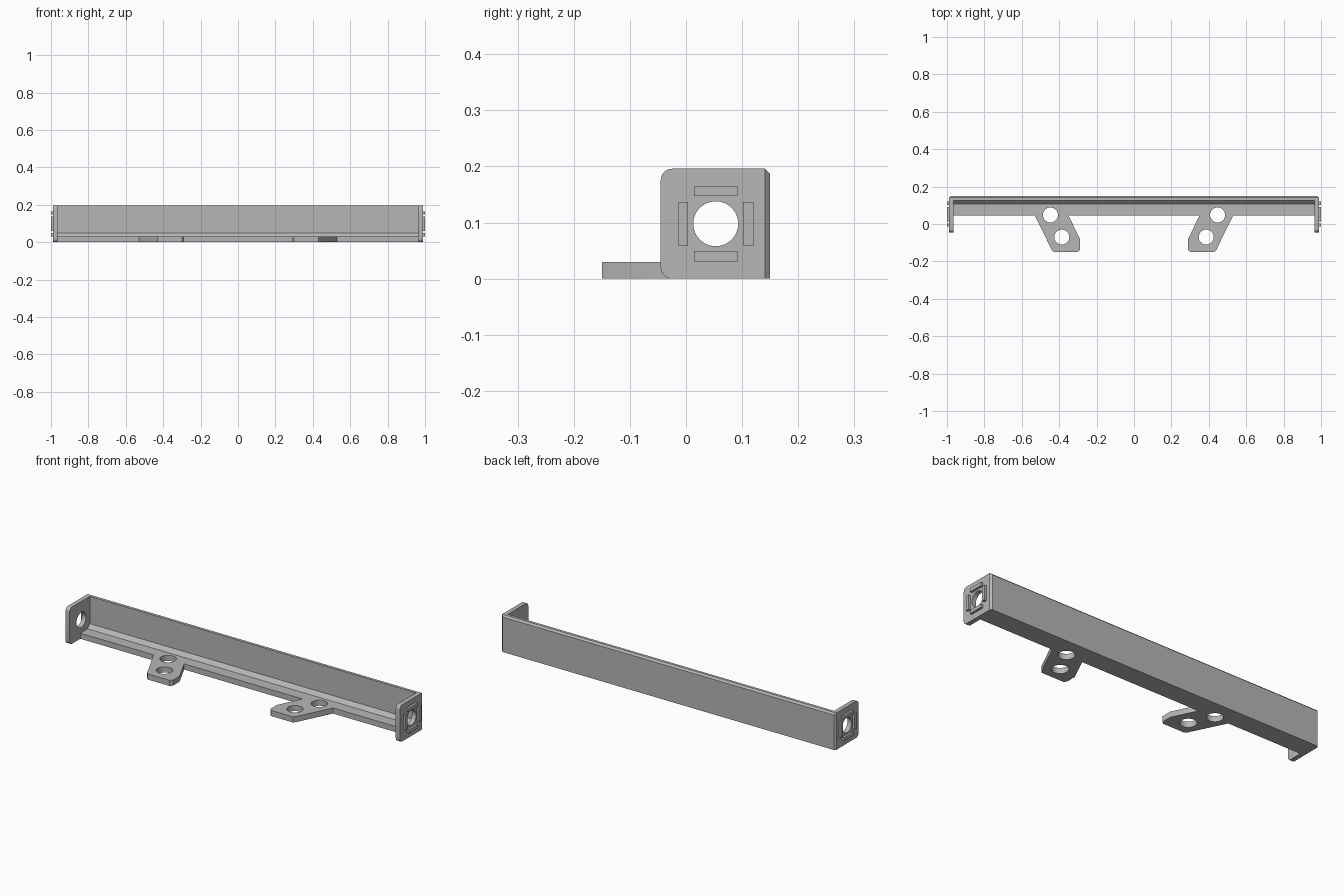
import bpy, bmesh, math
from mathutils import Vector

cube = bpy.data.objects.get("Cube")
if cube:
    bpy.data.objects.remove(cube, do_unlink=True)

grey = bpy.data.materials.new("plain grey")
grey.use_nodes = True
GREY = (0.47, 0.47, 0.47, 1)
grey.diffuse_color = GREY
grey.node_tree.nodes["Principled BSDF"].inputs["Base Color"].default_value = GREY

BACK, TOP, FLOOR = 0.15, 0.196, 0.03
FLOOR_FRONT = 0.045
INNER, OUTER, TIP = 0.964, 0.988, 1.0
CH = 0.009
HOLE_R = 0.04


def prism(name, outline, axis, lo, hi):
    """Extrude a 2D outline along axis x (outline is y,z) or z (outline is x,y)."""
    bm = bmesh.new()
    place = (lambda a, b: (lo, a, b)) if axis == "x" else (lambda a, b: (a, b, lo))
    face = bm.faces.new([bm.verts.new(place(*p)) for p in outline])
    new = bmesh.ops.extrude_face_region(bm, geom=[face])["geom"]
    step = Vector((hi - lo, 0, 0) if axis == "x" else (0, 0, hi - lo))
    bmesh.ops.translate(bm, vec=step, verts=[v for v in new if isinstance(v, bmesh.types.BMVert)])
    bmesh.ops.recalc_face_normals(bm, faces=bm.faces)
    mesh = bpy.data.meshes.new(name)
    bm.to_mesh(mesh)
    bm.free()
    mesh.materials.append(grey)
    obj = bpy.data.objects.new(name, mesh)
    bpy.context.collection.objects.link(obj)
    return obj


def circle(a, b, r, n=48):
    return [(a + r * math.cos(math.tau * i / n), b + r * math.sin(math.tau * i / n)) for i in range(n)]


def arc(a, b, r, start, n=6):
    """Quarter arc, counter-clockwise from the start angle in degrees."""
    return [(a + r * math.cos(math.radians(start + 90 * i / n)),
             b + r * math.sin(math.radians(start + 90 * i / n))) for i in range(n + 1)]


def activate(obj):
    bpy.ops.object.select_all(action="DESELECT")
    obj.select_set(True)
    bpy.context.view_layer.objects.active = obj


def cut(obj, outline, axis, lo, hi):
    cutter = prism("hole_cutter", outline, axis, lo, hi)
    mod = obj.modifiers.new("hole", "BOOLEAN")
    mod.operation, mod.solver, mod.object = "DIFFERENCE", "EXACT", cutter
    activate(obj)
    bpy.ops.object.modifier_apply(modifier=mod.name)
    bpy.data.objects.remove(cutter, do_unlink=True)


def smooth(obj):
    activate(obj)
    bpy.ops.object.shade_smooth_by_angle(angle=math.radians(30))


# Angle rail: floor strip, sloped inner corner and back wall
rail = prism("angle_rail", [
    (FLOOR_FRONT, 0), (BACK, 0), (BACK, TOP - CH), (BACK - CH, TOP),
    (0.126, TOP), (0.126, 0.05), (0.106, FLOOR), (FLOOR_FRONT, FLOOR)], "x", -INNER, INNER)

for side, label in ((-1, "right"), (1, "left")):
    # Mounting ear with two bolt holes
    ear_outline = [(0.53, FLOOR_FRONT), (0.44, -0.138), (0.43, -0.15), (0.3, -0.15),
                   (0.288, -0.138), (0.288, -0.082), (0.35, FLOOR_FRONT)]
    ear = prism(label + "_mounting_ear", [(side * x, y) for x, y in ear_outline], "z", 0, FLOOR)
    for x, y in ((0.447, 0.048), (0.386, -0.07)):
        hole = circle(side * x, y, HOLE_R)
        cut(ear, hole, "z", -0.1, 0.1)
        if y > 0:
            cut(rail, hole, "z", -0.1, 0.1)
    smooth(ear)

    # End plate: rounded front corners, chamfered back edge, round hole
    r, front = 0.02, -0.045
    outline = ([(BACK, 0), (BACK, TOP - CH), (BACK - CH, TOP)]
               + arc(front + r, TOP - r, r, 90) + arc(front + r, r, r, 180))
    plate = prism(label + "_end_plate", outline, "x", side * INNER, side * OUTER)
    bm = bmesh.new()
    bm.from_mesh(plate.data)
    edge = [e for e in bm.edges if all(
        abs(v.co.x - side * OUTER) < 1e-4 and abs(v.co.y - BACK) < 1e-4 for v in e.verts)]
    bmesh.ops.bevel(bm, geom=edge, offset=CH, segments=1, affect="EDGES")
    bm.to_mesh(plate.data)
    bm.free()
    cy, cz = 0.053, 0.098
    cut(plate, circle(cy, cz, HOLE_R), "x", side * 0.9, side * 1.1)
    smooth(plate)

    # Four raised locating bars around the hole
    for i, spot in enumerate(("back", "top", "front", "bottom")):
        c, s = round(math.cos(i * math.pi / 2)), round(math.sin(i * math.pi / 2))
        bar = [(cy + c * a - s * b, cz + s * a + c * b)
               for a, b in ((0.049, -0.039), (0.067, -0.039), (0.067, 0.039), (0.049, 0.039))]
        prism(f"{label}_{spot}_locating_bar", bar, "x", side * (OUTER - 0.002), side * TIP)

smooth(rail)
